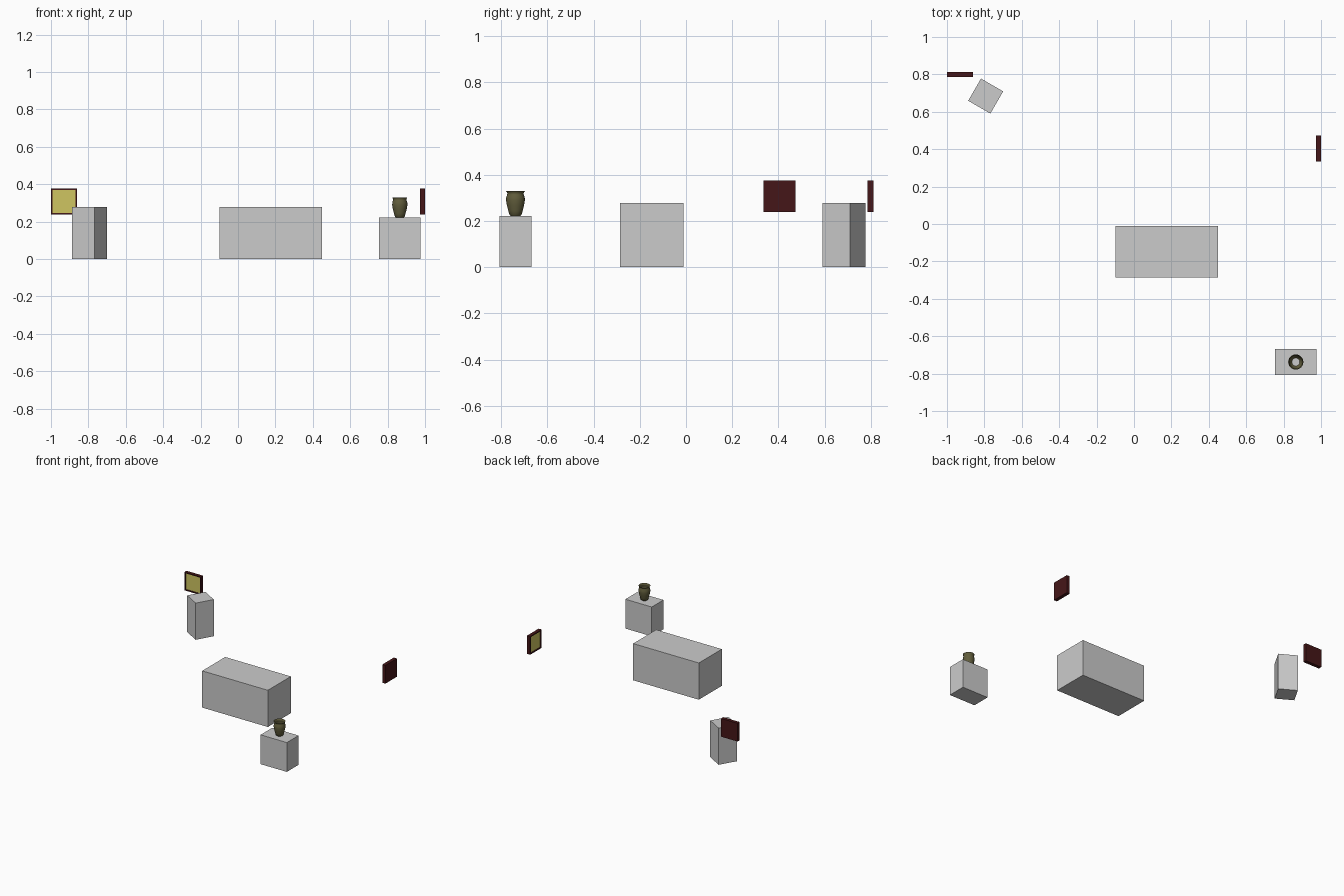
import bpy, bmesh, math
from mathutils import Matrix

if "Cube" in bpy.data.objects:
    bpy.data.objects.remove(bpy.data.objects["Cube"])


def material(name, rgb):
    m = bpy.data.materials.new(name)
    m.diffuse_color = (*rgb, 1)
    m.use_nodes = True
    m.node_tree.nodes["Principled BSDF"].inputs["Base Color"].default_value = m.diffuse_color
    return m


WOOD = material("dark_wood", (0.06, 0.008, 0.009))
CANVAS = material("yellow_canvas", (0.62, 0.56, 0.12))
GLAZE = material("olive_glaze", (0.12, 0.11, 0.045))


def finish(name, bm, mats=()):
    me = bpy.data.meshes.new(name)
    bm.to_mesh(me)
    bm.free()
    for m in mats:
        me.materials.append(m)
    ob = bpy.data.objects.new(name, me)
    bpy.context.collection.objects.link(ob)
    return ob


def new_box(size):
    bm = bmesh.new()
    bmesh.ops.create_cube(bm, size=1)
    bmesh.ops.scale(bm, vec=size, verts=bm.verts)
    return bm


def block(name, x, y, size, angle=0):
    ob = finish(name, new_box(size))
    ob.location = (x, y, size[2] / 2)
    ob.rotation_euler.z = math.radians(angle)


def picture(name, loc, angle):
    # box with its front face inset and pushed in to hold the canvas
    bm = new_box((0.138, 0.026, 0.138))
    bm.normal_update()
    front = min(bm.faces, key=lambda f: f.calc_center_median().y)
    bmesh.ops.inset_region(bm, faces=[front], thickness=0.01)
    inner = bmesh.ops.extrude_face_region(bm, geom=[front])["geom"]
    bmesh.ops.translate(bm, vec=(0, 0.008, 0),
                        verts=[v for v in inner if isinstance(v, bmesh.types.BMVert)])
    face = [f for f in inner if isinstance(f, bmesh.types.BMFace)][0]
    face.material_index = 1
    if front.is_valid:
        bm.faces.remove(front)
    ob = finish(name, bm, (WOOD, CANVAS))
    ob.location = loc
    ob.rotation_euler.z = math.radians(angle)


# grey display blocks
block("bench", 0.175, -0.148, (0.55, 0.275, 0.278))
block("vase_pedestal", 0.865, -0.738, (0.22, 0.14, 0.222))
block("turned_pedestal", -0.793, 0.684, (0.137, 0.137, 0.278), -30)

# framed pictures: one faces the front, the other faces left
picture("back_picture", (-0.931, 0.799, 0.307), 0)
picture("side_picture", (0.987, 0.404, 0.307), -90)

# vase: open lathe profile (radius, height)
profile = [(0.021, 0.0), (0.026, 0.004), (0.031, 0.022), (0.037, 0.045),
           (0.0405, 0.066), (0.040, 0.080), (0.036, 0.092),
           (0.035, 0.097), (0.038, 0.103), (0.0405, 0.107)]
bm = bmesh.new()
verts = [bm.verts.new((r, 0, z)) for r, z in profile]
edges = [bm.edges.new(p) for p in zip(verts, verts[1:])]
bmesh.ops.spin(bm, geom=verts + edges, cent=(0, 0, 0), axis=(0, 0, 1),
               angle=math.tau, steps=24)
bmesh.ops.remove_doubles(bm, verts=bm.verts, dist=0.0001)
bmesh.ops.recalc_face_normals(bm, faces=bm.faces)
# an open sheet can come out inverted: make the wall face outward
bm.normal_update()
if sum(f.normal.xy.dot(f.calc_center_median().xy) for f in bm.faces) < 0:
    bmesh.ops.reverse_faces(bm, faces=bm.faces)
for f in bm.faces:
    f.smooth = True
vase = finish("vase", bm, (GLAZE,))
vase.location = (0.865, -0.738, 0.222)
